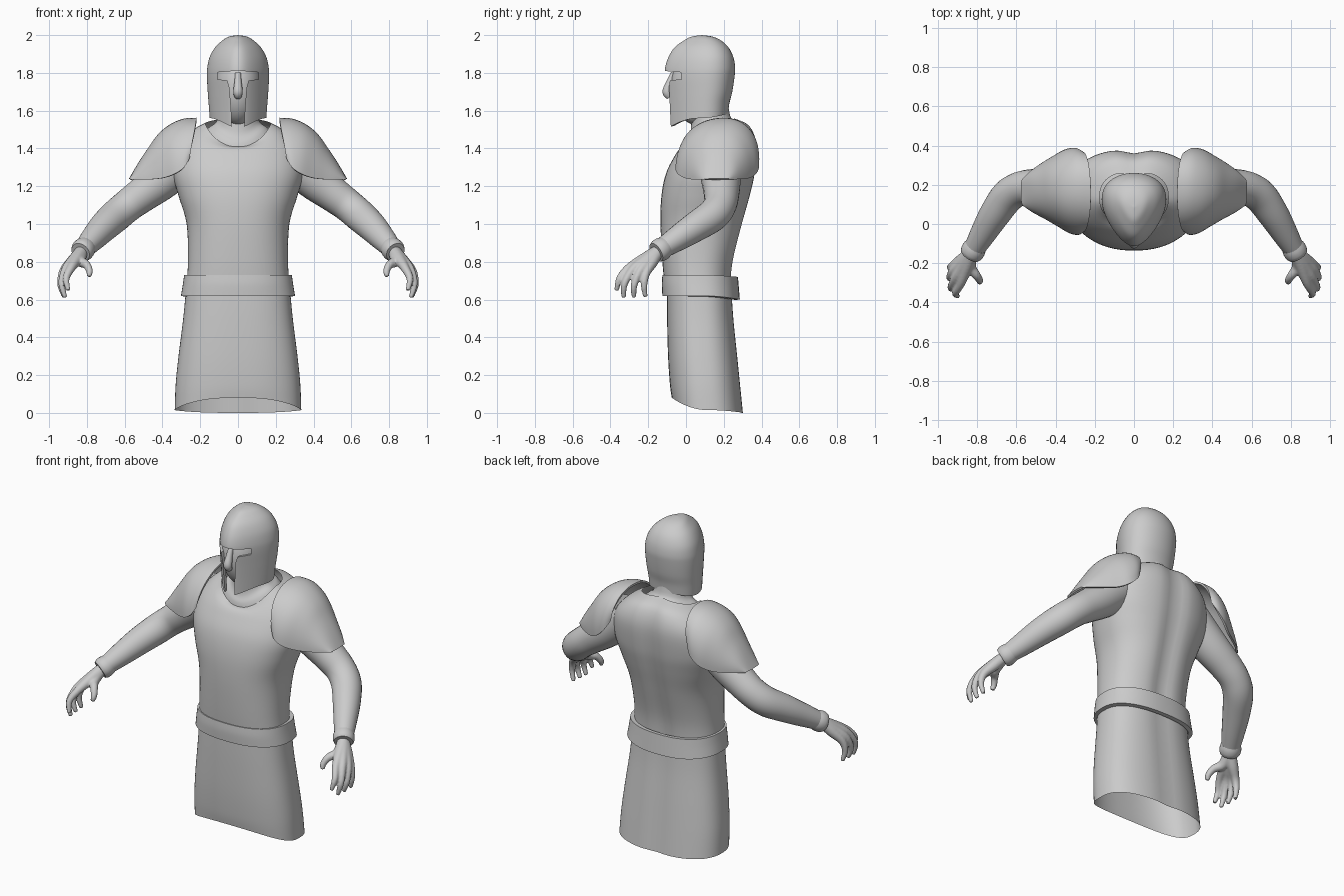
import bpy, bmesh, math
from mathutils import Vector

if "Cube" in bpy.data.objects:
    bpy.data.objects.remove(bpy.data.objects["Cube"])


def spline(rows, n=5):
    """Catmull-Rom interpolation through rows of numbers."""
    out = []
    for i in range(len(rows) - 1):
        a, b, c, d = (rows[max(i - 1, 0)], rows[i], rows[i + 1], rows[min(i + 2, len(rows) - 1)])
        for k in range(n):
            t = k / n
            out.append([0.5 * (2 * q + (r - p) * t + (2 * p - 5 * q + 4 * r - s) * t * t
                               + (3 * q - p - 3 * r + s) * t ** 3) for p, q, r, s in zip(a, b, c, d)])
    return out + [list(rows[-1])]


def skin(bm, rows, closed=True, cap=False):
    """Faces between consecutive rows of points."""
    vs = [[bm.verts.new(p) for p in row] for row in rows]
    m = len(vs[0])
    for a, b in zip(vs, vs[1:]):
        for j in range(m if closed else m - 1):
            k = (j + 1) % m
            bm.faces.new((a[j], a[k], b[k], b[j]))
    if cap:
        bm.faces.new(vs[0])
        bm.faces.new(vs[-1])


def finish(bm, name, mirror=False, thick=0, offset=-1, remesh=0):
    bmesh.ops.remove_doubles(bm, verts=bm.verts, dist=1e-5)
    bmesh.ops.recalc_face_normals(bm, faces=bm.faces)
    me = bpy.data.meshes.new(name)
    bm.to_mesh(me)
    bm.free()
    ob = bpy.data.objects.new(name, me)
    bpy.context.collection.objects.link(ob)
    if thick:
        m = ob.modifiers.new("thick", 'SOLIDIFY')
        m.thickness, m.offset = thick, offset
    if remesh:
        m = ob.modifiers.new("fuse", 'REMESH')
        m.mode, m.voxel_size = 'VOXEL', remesh
        m = ob.modifiers.new("soften", 'SMOOTH')
        m.factor, m.iterations = 0.5, 4
    if mirror:
        ob.modifiers.new("mirror", 'MIRROR').use_mirror_merge = False
    return ob


def ring(yf, yb, hw, zf, zm=None, zb=None):
    return (yf, yb, hw, zf, zf if zm is None else zm, zf if zb is None else zb)


def loft(name, rings, power=1.0, egg=0.0, groove=0.0, n=5, thick=0):
    """Body shell: each ring has front y, back y, half width and z at front, side, back."""
    rows = []
    for yf, yb, hw, zf, zm, zb in spline(rings, n):
        row = []
        for j in range(64):
            a = math.tau * j / 64
            c = math.copysign(abs(math.cos(a)) ** power, math.cos(a))
            s = math.copysign(abs(math.sin(a)) ** power, math.sin(a))
            x = max(hw, 0) * c * (1 + egg * s)
            y = (yf + yb) / 2 + (yb - yf) / 2 * s
            if s > 0:
                y -= groove * math.exp(-(x / 0.06) ** 2)
            row.append((x, y, zm + ((zf if s < 0 else zb) - zm) * s * s))
        rows.append(row)
    bm = bmesh.new()
    skin(bm, rows)
    return finish(bm, name, thick=thick)


def tube(bm, pts, n=5, sides=24):
    """Round tube through (x, y, z, radius) points."""
    ps = spline(pts, n)
    co = [Vector(p[:3]) for p in ps]
    rows = []
    for i, p in enumerate(ps):
        t = (co[min(i + 1, len(co) - 1)] - co[max(i - 1, 0)]).normalized()
        u = t.cross(Vector((0.8, -0.6, 0.5))).normalized()
        v = t.cross(u)
        rows.append([co[i] + p[3] * (u * math.cos(math.tau * j / sides) + v * math.sin(math.tau * j / sides))
                     for j in range(sides)])
    skin(bm, rows, cap=True)


# Tunic body, skirt and belt
loft("tunic", [ring(-.11, .24, .275, .64), ring(-.125, .255, .265, .8), ring(-.135, .305, .272, 1.0),
               ring(-.13, .345, .315, 1.15), ring(-.105, .37, .345, 1.27),
               ring(-.06, .38, .325, 1.36, 1.40, 1.42), ring(-.03, .345, .25, 1.40, 1.49, 1.52),
               ring(0, .27, .175, 1.41, 1.535, 1.56)], power=.85, groove=.022)
loft("skirt", [ring(-.10, .245, .275, .66), ring(-.10, .255, .29, .5), ring(-.095, .275, .315, .3),
               ring(-.085, .29, .33, .15), ring(-.075, .305, .335, .08, .015, 0)], power=.8, groove=.01)
loft("belt", [ring(-.125, .275, .285, .73, .73, .72), ring(-.128, .28, .292, .68, .68, .66),
              ring(-.125, .285, .302, .62, .62, .60)], power=.85, thick=.025)

# Neck and undershirt collar
loft("neck", [ring(-.01, .29, .2, 1.38, 1.46, 1.5), ring(.0, .265, .155, 1.43, 1.51, 1.54),
              ring(.025, .235, .11, 1.49, 1.55, 1.57), ring(.03, .22, .1, 1.66)])

# Helmet with a T-shaped face opening
helmet = loft("helmet", [ring(-.09, .222, .142, 1.51, 1.56, 1.585), ring(-.096, .23, .147, 1.6, 1.63, 1.64),
                         ring(-.105, .245, .152, 1.7), ring(-.113, .257, .156, 1.78),
                         ring(-.11, .26, .154, 1.83), ring(-.092, .25, .142, 1.885),
                         ring(-.06, .225, .115, 1.935), ring(-.01, .185, .078, 1.972),
                         ring(.03, .14, .045, 1.992), ring(.085, .085, 0, 2.0)], egg=.35, thick=.018)
half = [(.03, 1.45), (.036, 1.6), (.045, 1.72), (.056, 1.76), (.108, 1.766), (.108, 1.803)]
outline = half + [(0, 1.812)] + [(-x, z) for x, z in reversed(half)]
bm = bmesh.new()
skin(bm, [[(x, y, z) for x, z in outline] for y in (-.3, .02)], cap=True)
cutter = finish(bm, "face_cutter")
cutter.hide_render = True
cut = helmet.modifiers.new("face_opening", 'BOOLEAN')
cut.operation, cut.object, cut.solver = 'DIFFERENCE', cutter, 'EXACT'

# Face behind the opening
bm = bmesh.new()
bmesh.ops.create_uvsphere(bm, u_segments=40, v_segments=24, radius=1)
bmesh.ops.scale(bm, vec=(.122, .152, .205), verts=bm.verts)
bmesh.ops.translate(bm, vec=(0, .072, 1.725), verts=bm.verts)
finish(bm, "face")
bm = bmesh.new()
tube(bm, [(0, -.065, 1.8, .015), (0, -.085, 1.75, .019), (0, -.1, 1.7, .025), (0, -.085, 1.672, .018)], sides=16)
finish(bm, "nose")

# Shoulder plates: arches from front hem over a crown line to back hem
crown = [(.22, .17, 1.555), (.29, .18, 1.55), (.36, .18, 1.52), (.42, .18, 1.47),
         (.47, .175, 1.40), (.52, .17, 1.325), (.572, .165, 1.237)]
front = [(.26, -.035, 1.35), (.285, -.05, 1.30), (.33, -.04, 1.267), (.39, -.005, 1.245),
         (.45, .03, 1.237), (.515, .065, 1.235), (.565, .10, 1.235)]
back = [(.265, .36, 1.39), (.295, .38, 1.33), (.345, .375, 1.28), (.40, .345, 1.25),
        (.46, .31, 1.24), (.525, .265, 1.237), (.565, .225, 1.237)]
rows = []
for c, f, b in zip(*(spline(k, 4) for k in (crown, front, back))):
    c, f, b = Vector(c), Vector(f), Vector(b)
    mid = (f + b) / 2
    rows.append([mid + (f - b) / 2 * math.copysign(abs(math.cos(t)) ** .92, math.cos(t))
                 + (c - mid) * math.sin(t) ** .92 for t in (math.pi * j / 32 for j in range(33))])
bm = bmesh.new()
skin(bm, [[tuple(p) for p in r] for r in rows], closed=False)
finish(bm, "shoulder_plate", mirror=True, thick=.012, offset=0)

# Sleeves and cuffs
bm = bmesh.new()
tube(bm, [(.26, .17, 1.36, .12), (.40, .185, 1.235, .105), (.50, .188, 1.16, .094), (.58, .18, 1.10, .087),
          (.645, .14, 1.045, .086), (.71, .05, .985, .079), (.77, -.05, .92, .066), (.82, -.135, .865, .052)])
finish(bm, "sleeve", mirror=True)
bm = bmesh.new()
tube(bm, [(.806, -.112, .88, .056), (.815, -.127, .87, .061), (.826, -.145, .858, .061), (.834, -.158, .85, .054)], 3)
finish(bm, "cuff", mirror=True)

# Hands: palm rays and curled fingers fused together
bm = bmesh.new()
wrist = (.828, -.15, .855)
fingers = [((.885, -.305, .765), (.91, -.352, .71), (.898, -.368, .648)),
           ((.912, -.28, .76), (.933, -.325, .685), (.915, -.33, .61)),
           ((.925, -.245, .748), (.938, -.275, .675), (.918, -.275, .612)),
           ((.922, -.212, .74), (.936, -.222, .68), (.922, -.215, .615))]
for knuckle, joint, tip in fingers:
    palm = [w * .5 + k * .5 for w, k in zip(wrist, knuckle)]
    tube(bm, [(*wrist, .034), (*palm, .032), (*knuckle, .023), (*joint, .018), (*tip, .012)], sides=14)
tube(bm, [(*wrist, .034), (.835, -.215, .805, .03), (.803, -.262, .785, .022),
          (.786, -.288, .75, .018), (.79, -.298, .722, .012)], sides=14)
finish(bm, "hand", mirror=True, remesh=.006)

# Apply modifiers and shade smooth
bpy.ops.object.select_all(action='SELECT')
bpy.context.view_layer.objects.active = helmet
cutter.select_set(False)
bpy.ops.object.convert(target='MESH')
bpy.ops.object.shade_smooth_by_angle(angle=math.radians(40))
bpy.data.objects.remove(cutter)
